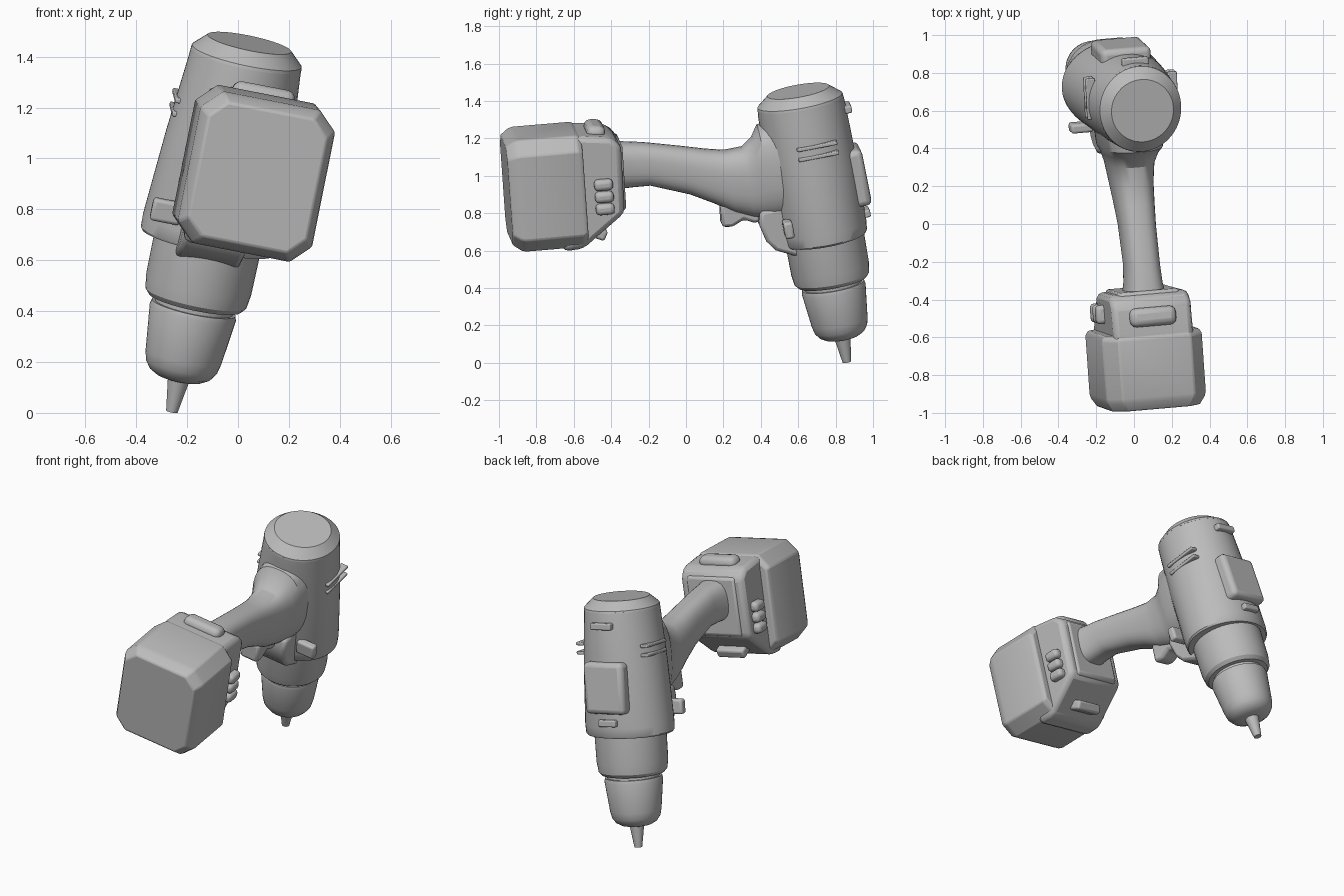
import bpy, bmesh, math
from mathutils import Matrix, Vector

cube = bpy.data.objects.get("Cube")
if cube:
    bpy.data.objects.remove(cube, do_unlink=True)

grey = bpy.data.materials.new("plain_grey")
grey.use_nodes = True
grey.diffuse_color = (0.5, 0.5, 0.5, 1)
grey.node_tree.nodes["Principled BSDF"].inputs["Base Color"].default_value = (0.5, 0.5, 0.5, 1)

# Tool frame: x across, y away from the grip, z up the barrel from the bit tip
across = Vector((0.978, 0.085, -0.191)).normalized()
barrel = Vector((0.203, -0.173, 0.964)).normalized()
away = barrel.cross(across).normalized()
across = away.cross(barrel)
TOOL = Matrix((across, away, barrel)).transposed().to_4x4()
TOOL.translation = (-0.26, 0.86, 0.005)
# Battery frame: y points from the outer face towards the grip
PACK = TOOL @ Matrix.Translation((0, -1.63, 1.283)) @ Matrix.Rotation(-0.105, 4, 'X')


def finish(name, bm, frame, bevel=0.0, segments=2):
    bmesh.ops.recalc_face_normals(bm, faces=bm.faces)
    mesh = bpy.data.meshes.new(name)
    bm.to_mesh(mesh)
    bm.free()
    mesh.materials.append(grey)
    obj = bpy.data.objects.new(name, mesh)
    bpy.context.collection.objects.link(obj)
    obj.matrix_world = frame
    if bevel:
        mod = obj.modifiers.new("Bevel", 'BEVEL')
        mod.width, mod.segments = bevel, segments
        mod.limit_method, mod.angle_limit = 'ANGLE', math.radians(30)
    bpy.ops.object.select_all(action='DESELECT')
    obj.select_set(True)
    bpy.context.view_layer.objects.active = obj
    bpy.ops.object.shade_smooth_by_angle(angle=math.radians(32))
    return obj


def loft(name, rings, frame=TOOL, bevel=0.0):
    bm = bmesh.new()
    loops = [[bm.verts.new(p) for p in ring] for ring in rings]
    n = len(loops[0])
    for a, b in zip(loops, loops[1:]):
        for i in range(n):
            bm.faces.new((a[i], a[(i + 1) % n], b[(i + 1) % n], b[i]))
    bm.faces.new(loops[0])
    bm.faces.new(loops[-1])
    return finish(name, bm, frame, bevel)


def turned(name, stations, sides=48):
    """Stations of height, x radius, y radius around the barrel."""
    angles = [2 * math.pi * i / sides for i in range(sides)]
    return loft(name, [[(rx * math.cos(a), ry * math.sin(a), z) for a in angles]
                       for z, rx, ry in stations])


def prism(name, profile, half, bevel=0.0, frame=TOOL):
    """A side profile in y and z, extruded across x."""
    return loft(name, [[(x, y, z) for y, z in profile] for x in (-half, half)], frame, bevel)


def box(name, centre, size, bevel, turn=0.0, frame=TOOL, segments=3):
    bm = bmesh.new()
    bmesh.ops.create_cube(bm, size=1)
    bmesh.ops.scale(bm, vec=size, verts=bm.verts)
    return finish(name, bm, frame @ Matrix.Translation(centre) @ Matrix.Rotation(turn, 4, 'X'),
                  bevel, segments)


# Barrel parts from the tip upwards
turned("bit", [(0, .023, .023), (.15, .046, .046)], 24)
turned("chuck", [(.13, .06, .06), (.137, .09, .09), (.155, .122, .122), (.185, .143, .143),
                 (.225, .152, .152), (.405, .173, .173), (.425, .168, .168)])
turned("neck", [(.41, .155, .155), (.48, .155, .155)])
turned("collar", [(.445, .185, .185), (.465, .203, .203), (.52, .211, .211), (.71, .213, .213)])
turned("motor_housing", [(.69, .262, .226), (.70, .27, .232), (.75, .272, .237), (1.1, .25, .243),
                         (1.4, .224, .236), (1.445, .221, .232)])
turned("rear_cap", [(1.44, .222, .233), (1.452, .22, .23), (1.503, .168, .168)])

# Grip: stations of y, bottom, top, half width
grip = [(-1.04, 1.165, 1.425, .115), (-.97, 1.16, 1.408, .1), (-.87, 1.15, 1.385, .094),
        (-.67, 1.063, 1.325, .096), (-.55, .99, 1.287, .104), (-.45, .92, 1.26, .112),
        (-.35, .875, 1.26, .125), (-.29, .86, 1.30, .145), (-.25, .85, 1.36, .165),
        (-.1, .84, 1.38, .18)]


def soft_section(y, low, high, half, sides=32):
    ring = []
    for i in range(sides):
        a = 2 * math.pi * i / sides
        c, s = math.cos(a), math.sin(a)
        ring.append((half * math.copysign(abs(c) ** .75, c), y,
                     (low + high) / 2 + (high - low) / 2 * math.copysign(abs(s) ** .75, s)))
    return ring


loft("grip", [soft_section(*g) for g in grip])
prism("trigger", [(-.52, .98), (-.534, .861), (-.477, .85), (-.41, .878), (-.36, .85),
                  (-.28, .85), (-.28, .98)], .06, .018)
prism("trigger_guard", [(-.32, .92), (-.338, .85), (-.316, .752), (-.276, .695), (-.17, .64),
                        (-.1, .64), (-.1, .92)], .13, .02)

# Battery pack with cut corners
half, low, high, cut = .27, -.32, .29, .075
corners = [(half - cut, low), (half, low + cut), (half, high - cut), (half - cut, high),
           (cut - half, high), (-half, high - cut), (-half, low + cut), (cut - half, low)]
loft("battery_pack", [[(x * k, depth, z * k) for x, z in corners]
                      for depth, k in ((0, .88), (.045, .98), (.07, 1), (.38, 1), (.405, .95))],
     PACK, .008)

# Grip foot that holds the battery
foot = [(-1.35, 1.535), (-1.19, 1.52), (-1.04, 1.485), (-.995, 1.43), (-1.04, 1.065),
        (-1.29, .915), (-1.4, .92)]
prism("battery_foot", foot, .215, .03)
prism("foot_flange", [(-1.1, 1.46), (-.985, 1.428), (-1.025, 1.075), (-1.12, 1.05)], .165, .015)

# Latches above and below the foot
box("upper_latch", (0, -1.11, 1.505), (.25, .1, .075), .034, -.2)
box("lower_latch", (0, -1.2, .965), (.19, .11, .06), .015, -.54)

for side, label in ((1, "left"), (-1, "right")):
    # Three stacked release pads
    for i in range(3):
        box(f"{label}_release_pad_{i + 1}", (side * .22, -1.133 + .007 * (i - 1), 1.179 + .066 * (i - 1)),
            (.075, .1, .06), .022, -.105)
    # Raised vent ribs and direction button
    for i, z in enumerate((1.235, 1.18)):
        box(f"{label}_vent_rib_{i + 1}", (side * .222, .035, z), (.05, .22, .02), .006)
    box(f"{label}_direction_button", (side * .2, -.193, .815), (.12, .05, .09), .014)

# Details on the back of the housing
box("back_plate", (0, .22, .995), (.27, .11, .31), .03, .02)
box("upper_back_bar", (0, .235, 1.365), (.14, .055, .04), .008)
box("lower_back_bar", (0, .24, .785), (.12, .045, .04), .008)
